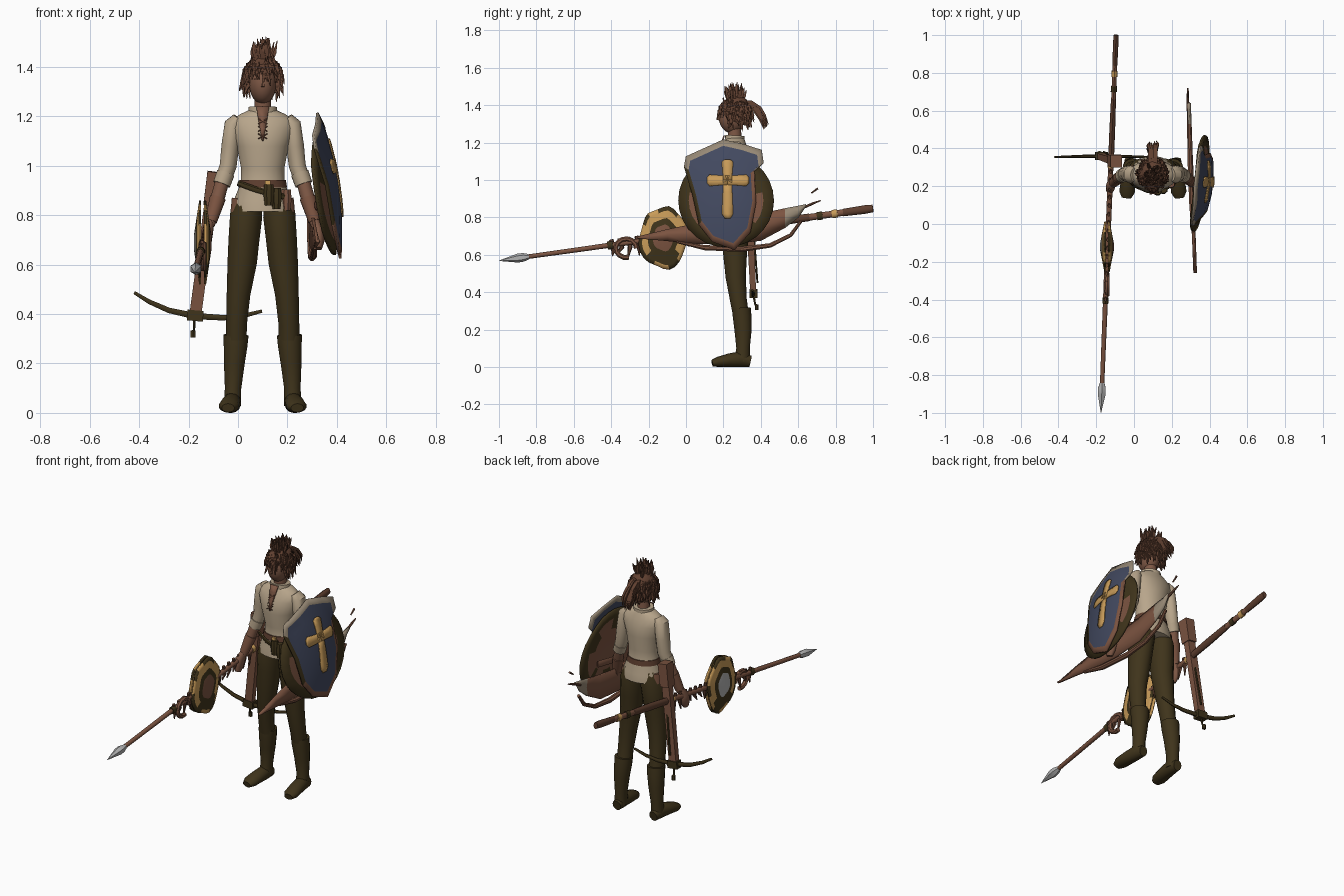
import bpy, bmesh, math, random
from mathutils import Vector

random.seed(4)
if "Cube" in bpy.data.objects:
    bpy.data.objects.remove(bpy.data.objects["Cube"])


def material(name, r, g, b):
    m = bpy.data.materials.new(name)
    m.use_nodes = True
    m.diffuse_color = (r, g, b, 1)
    m.node_tree.nodes["Principled BSDF"].inputs["Base Color"].default_value = (r, g, b, 1)
    return m


LINEN = material("linen", .48, .38, .26)
OLIVE = material("dark olive", .05, .034, .011)
LEATHER = material("brown leather", .2, .088, .052)
SKIN = material("skin", .21, .098, .06)
HAIR = material("auburn hair", .12, .052, .03)
BLUE = material("slate blue", .056, .068, .118)
GOLD = material("gold", .58, .33, .1)
STEEL = material("steel", .45, .45, .45)
STONE = material("stone trim", .31, .25, .18)
WOOD = material("dark wood", .11, .048, .028)


def finish(name, bm, mats, angle=40):
    mesh = bpy.data.meshes.new(name)
    bm.to_mesh(mesh)
    bm.free()
    for m in mats:
        mesh.materials.append(m)
    ob = bpy.data.objects.new(name, mesh)
    bpy.context.collection.objects.link(ob)
    bpy.ops.object.select_all(action='DESELECT')
    ob.select_set(True)
    bpy.context.view_layer.objects.active = ob
    bpy.ops.object.shade_smooth_by_angle(angle=math.radians(angle))
    return ob


def tube(name, paths, mat, n=14, angle=40):
    """Loft elliptical rings (x, y, z, side radius, other radius) along each path."""
    bm = bmesh.new()
    for path in paths:
        pts = [Vector(p[:3]) for p in path]
        rings = []
        for i, p in enumerate(pts):
            t = (pts[min(i + 1, len(pts) - 1)] - pts[max(i - 1, 0)]).normalized()
            ref = Vector((0, 1, 0)) if abs(t.x) > .8 else Vector((1, 0, 0))
            a = (ref - t * ref.dot(t)).normalized()
            b = t.cross(a)
            ra, rb = path[i][3], path[i][-1]
            rings.append([bm.verts.new(p + a * ra * math.cos((k + .5) * math.tau / n)
                                       + b * rb * math.sin((k + .5) * math.tau / n)) for k in range(n)])
        for r, s in zip(rings, rings[1:]):
            for k in range(n):
                bm.faces.new((r[k], r[(k + 1) % n], s[(k + 1) % n], s[k]))
        bm.faces.new(rings[0][::-1])
        bm.faces.new(rings[-1])
    bmesh.ops.recalc_face_normals(bm, faces=bm.faces)
    return finish(name, bm, [mat], angle)


def ball(name, c, r, mat):
    bm = bmesh.new()
    bmesh.ops.create_uvsphere(bm, u_segments=20, v_segments=12, radius=1)
    for v in bm.verts:
        v.co = Vector([v.co[i] * r[i] + c[i] for i in range(3)])
    return finish(name, bm, [mat])


def sheet(name, rows, mats, rule, thick, closed=False):
    """Grid of points given thickness; rule(row, centre) picks the material."""
    bm = bmesh.new()
    grid = [[bm.verts.new(p) for p in row] for row in rows]
    n = len(grid[0])
    for i, (r, s) in enumerate(zip(grid, grid[1:])):
        for k in range(n if closed else n - 1):
            f = bm.faces.new((r[k], r[(k + 1) % n], s[(k + 1) % n], s[k]))
            f.material_index = rule(i, f.calc_center_median())
    if closed:
        bm.faces.new(grid[-1]).material_index = rule(len(grid) - 1, grid[-1][0].co)
    ob = finish(name, bm, mats, 25)
    mod = ob.modifiers.new("thickness", 'SOLIDIFY')
    mod.thickness, mod.offset = thick, 0
    return ob


# Body: x is measured from the body's middle line
MID = .1


def pair(name, path, mat, n=14):
    for side, s in (("left", 1), ("right", -1)):
        tube(side + "_" + name, [[(MID + s * p[0], *p[1:]) for p in path]], mat, n)


pair("trouser_leg", [(.055, .265, .87, .052, .07), (.067, .265, .8, .067, .082), (.076, .263, .7, .064, .074),
                     (.083, .262, .61, .061, .064), (.098, .266, .48, .049, .054), (.106, .28, .36, .043, .045),
                     (.107, .29, .3, .043, .043)], OLIVE)
pair("boot_shaft", [(.108, .297, .315, .052, .049), (.11, .3, .27, .049, .05), (.115, .305, .2, .043, .046),
                    (.12, .305, .1, .034, .036), (.122, .3, .03, .036, .042)], OLIVE)
pair("boot_foot", [(.122, .345, .03, .026, .03), (.124, .29, .042, .037, .042), (.13, .23, .036, .04, .036),
                   (.137, .17, .027, .042, .027), (.14, .14, .02, .026, .018)], OLIVE)
tube("shirt", [[(MID, .262, .815, .122, .098), (MID, .262, .86, .118, .094), (MID, .26, .93, .09, .076),
                (MID, .26, .99, .088, .073), (MID, .255, 1.08, .106, .088), (MID, .258, 1.15, .13, .08),
                (MID, .262, 1.185, .128, .064), (MID, .262, 1.21, .09, .054), (MID, .262, 1.228, .05, .046)]],
     LINEN, 24, 60)
tube("collar", [[(MID, .26, 1.2, .06, .054), (MID, .262, 1.238, .058, .052)]], LINEN, 18)
tube("neck", [[(MID, .265, 1.17, .04, .04), (MID, .26, 1.24, .034, .036), (MID, .257, 1.3, .034, .036)]], SKIN)
pair("sleeve", [(.1, .26, 1.195, .022, .034), (.118, .262, 1.17, .037, .047), (.131, .265, 1.08, .037, .045),
                (.14, .268, 1.0, .035, .041), (.157, .26, .95, .033, .036)], LINEN)
pair("rolled_cuff", [(.15, .262, .97, .037, .041), (.166, .255, .925, .036, .037)], LINEN)
pair("forearm", [(.16, .258, .95, .028, .029), (.185, .24, .86, .029, .028), (.214, .215, .76, .02, .021)], SKIN)
pair("bracer", [(.182, .243, .87, .033, .032), (.21, .218, .775, .025, .026)], LEATHER)
pair("hand", [(.214, .216, .77, .018, .022), (.224, .2, .735, .024, .036),
              (.228, .19, .695, .022, .034), (.226, .18, .665, .014, .02)], SKIN)

# Open neckline with lacing
sheet("neck_opening", [[(MID - w, y, z), (MID + w, y, z)] for z, y, w in
                       ((1.238, .204, .026), (1.2, .192, .02), (1.15, .17, .011), (1.1, .164, .003))],
      [SKIN], lambda i, c: 0, .008)
tube("neck_lacing", [[(MID - s * .018, .183 - j * .009, 1.19 - j * .03, .003),
                      (MID + s * .018, .176 - j * .009, 1.17 - j * .03, .003)]
                     for j in range(3) for s in (1, -1)], LEATHER, 5)

# Belt, buckle, pouches and hip flaps
tube("belt", [[(MID, .26, .912, .1, .086), (MID, .26, .942, .094, .081)]], WOOD, 24)
tube("slung_belt", [[(MID - .1, .2, .93, .006, .012), (MID - .03, .17, .905, .006, .012),
                     (MID + .04, .165, .885, .006, .012), (MID + .11, .21, .87, .006, .012)]], OLIVE, 6)
tube("belt_buckle", [[(MID + .02, .172, .91, .016, .01), (MID + .02, .174, .94, .016, .01)]], GOLD, 4)
for i, (x, y, z) in enumerate(((.155, .18, .87), (.195, .21, .865), (.125, .172, .885))):
    tube(f"belt_pouch_{i + 1}", [[(x, y, z - .045, .018, .018), (x, y, z, .024, .022),
                                  (x, y, z + .04, .02, .018)]], (OLIVE, LEATHER)[i % 2], 8)
pair("hip_flap", [(.107, .265, .8, .026, .05), (.104, .265, .87, .022, .045)], LEATHER, 10)

# Head and hair
ball("head", (MID, .245, 1.335), (.056, .07, .085), SKIN)
tube("nose", [[(MID, .178, 1.35, .006, .006), (MID, .171, 1.32, .009, .008)]], SKIN, 6)
pair("eye", [(.014, .178, 1.352, .002, .003), (.034, .19, 1.352, .002, .003)], HAIR, 5)
ball("hair_cap", (MID, .268, 1.38), (.068, .076, .074), HAIR)
locks = []
while len(locks) < 300:
    d = Vector([random.gauss(0, 1) for _ in range(3)]).normalized()
    if d.z < -.6 or (d.y < -.25 and d.z < .12 and abs(d.x) < .75):
        continue
    root = Vector((MID + d.x * .062, .263 + d.y * .07, 1.375 + d.z * .068))
    flow = Vector((d.x * .1, d.y * .15, 1 if d.z > .75 else -.9)) + Vector(
        [random.uniform(-.25, .25) for _ in range(3)])
    mid = root + d * .014 + flow * .02
    tip = root + d * .012 + flow * random.uniform(.035, .07)
    locks.append([(*root, .009), (*mid, .009), (*tip, .002)])
# Swept-up crest and tail
for _ in range(60):
    a, w = random.uniform(0, math.tau), random.uniform(0, .055)
    x, y = MID + w * math.cos(a), .255 + w * math.sin(a)
    h = 1.53 - w * 1.5 - random.uniform(0, .03)
    locks.append([(x, y, 1.42, .01), (x, y, h - .035, .009),
                  (MID + (x - MID) * .95, y - .01, h, .001)])
for _ in range(22):
    x, e = MID + random.uniform(-.018, .018), random.uniform(-.014, .014)
    locks.append([(x, .3, 1.42, .01), (x, .35, 1.405 + e, .011), (x, .385 + e, 1.375 + e, .01),
                  (MID + (x - MID) * 1.6, .41 + e, 1.335 + e, .008), (x, .43 + e, 1.285 + e, .001)])
tube("hair_locks", locks, HAIR, 4, 20)


# Shield surface: leaning, turned and domed
def surf(y, z, off=0, dome=.04):
    k = ((y - .2) / .22) ** 2 + ((z - .92) / .32) ** 2
    return Vector((.362 - .15 * (z - .9) + .12 * (y - .2) + dome * max(0, 1 - k) + off, y, z))


outline = [(.2, 1.215), (.31, 1.19), (.405, 1.16), (.415, 1.09), (.365, 1.05), (.375, .88), (.345, .72), (.26, .625),
           (.14, .67), (.07, .76), (.035, .92), (-.01, 1.07), (0, 1.125), (.1, 1.17)]
sheet("shield_front", [[surf(.2 + (y - .2) * k, .93 + (z - .93) * k) for y, z in outline]
                       for k in (1, .88, .7, .55, .4, .25, .1)], [BLUE, STONE, LEATHER, OLIVE],
      lambda i, c: 0 if i else (1 if c.z > 1.05 else 2 if c.z < .8 or c.y > .2 else 3), .01, True)
ring = [j * math.tau / 28 for j in range(28)]
sheet("shield_back", [[surf(.215 + .255 * k * math.cos(a), .89 + .25 * k * math.sin(a), -.02, .03) for a in ring]
                      for k in (1, .78, .5, .2)], [OLIVE, LEATHER],
      lambda i, c: 0 if i == 0 or (i == 1 and math.sin(c.y * 40 + c.z * 25) > .4) else 1, .012, True)
cy, cz = .222, .998
for name, dy, dz, length in (("top", 0, 1, .112), ("bottom", 0, -1, .205), ("front", -1, 0, .11), ("rear", 1, 0, .115)):
    rows = []
    for f, w in ((0, .024), (.3, .025), (.65, .028), (.88, .03), (1, .014)):
        y, z = cy + dy * f * length, cz + dz * f * length
        rows.append([surf(y - dz * w * s, z + dy * w * s, .01) for s in (-1, 0, 1)])
    sheet("shield_cross_" + name, rows, [GOLD], lambda i, c: 0, .005)
tube("shield_strap", [[(.35, .1, .86, .006, .02), (.315, .2, .84, .006, .02), (.36, .33, .84, .006, .02)]], LEATHER, 6)


# Broad blade held in the left hand, with curved guard limb
def held(y):
    return .303 - .036 * (y - .2)


sheet("held_blade", [[(held(y), y, t), (held(y) + .008, y, (t + b) / 2), (held(y), y, b)] for y, t, b in
                     ((-.26, .695, .69), (-.1, .735, .675), (.02, .76, .66), (.2, .79, .655), (.4, .82, .675),
                      (.53, .848, .745), (.6, .86, .8), (.64, .868, .862))],
      [LEATHER, STONE], lambda i, c: int(i > 4), .012)
tube("curved_limb", [[(held(y), y, z, r) for y, z, r in
                      ((-.05, .67, .008), (.1, .638, .015), (.3, .63, .016), (.45, .65, .013),
                       (.56, .705, .011), (.615, .78, .009))],
                     [(held(.66), .6, .84, .008), (held(.7), .68, .875, .007), (held(.72), .72, .89, .003)],
                     [(held(.7), .67, .93, .004), (held(.7), .705, .955, .006)]], LEATHER, 8)


# Spear, positioned along its length by y
def on_spear(y, dz=0):
    return (-.135 + .04 * y, y, .708 + .14 * y + dz)


def spear_part(name, spec, mat, n=10):
    tube(name, [[(*on_spear(y), *r) for y, *r in spec]], mat, n)


spear_part("spear_shaft", [(-.88, .012), (-.3, .014), (.2, .015), (.6, .013, .018), (1, .012, .017)], LEATHER)
spear_part("spear_tip", [(-1, .001), (-.9, .024), (-.87, .023), (-.84, .014)], STEEL, 6)
spear_part("spear_grip", [(.34, .016, .02), (.5, .016, .023), (.66, .014, .02)], WOOD)
spear_part("spear_butt", [(.84, .014, .02), (.96, .015, .023), (1, .013, .02)], WOOD)
for i, y in enumerate((-.42, .3, .7, .78)):
    spear_part(f"spear_band_{i + 1}", [(y, .017, .022), (y + .03, .017, .022)], (OLIVE, GOLD)[i % 2])

# Painted round ornament with hanging strips
for name, s, core in (("outer", -1, 2), ("inner", 1, 3)):
    sheet("ornament_" + name,
          [[(-.143 + s * (.01 + .026 * (1 - k)), -.12 + .13 * k * math.cos(a) * (1 + .07 * math.sin(4 * a)),
             .69 + .165 * k * math.sin(a) * (1 + .06 * math.cos(5 * a))) for a in ring]
           for k in (1, .86, .62, .42, .15)], [GOLD, OLIVE, STEEL, LEATHER],
          lambda i, c, core=core: (1 if math.sin(c.y * 45 + c.z * 30) > -.1 else 0,
                                   0 if c.z > .62 else 1, 1, core, core)[i], .008, True)
tube("ornament_curl", [[(-.143, -.32 + .055 * math.cos(a), .635 + .05 * math.sin(a), .014)
                        for a in [j * .5 for j in range(11)]]], LEATHER, 7)
strips = []
for j in range(16):
    x, y, z = on_spear(-.4 + j * .045)
    strips.append([(x, y, z + .03, .008, .012), (x, y + .012, z - .02, .01, .014),
                   (x, y + random.uniform(-.02, .02), z - random.uniform(.05, .09), .003)])
tube("hanging_strips", strips, WOOD, 5)

# Crossbow hanging at the right hip
tube("crossbow_stock", [[(-.175, .36, .38, .034, .022), (-.11, .338, .86, .034, .028)]], LEATHER, 4, 30)
tube("crossbow_butt", [[(-.112, .338, .84, .04, .042), (-.094, .332, .975, .042, .046)]], LEATHER, 4, 30)
tube("crossbow_mount", [[(-.175, .36, .372, .046, .03), (-.171, .36, .415, .046, .03)]], OLIVE, 4, 30)
tube("crossbow_limb", [[(-.42, .355, .487, .005, .007), (-.36, .356, .45, .007, .01), (-.28, .358, .415, .009, .012),
                        (-.175, .36, .392, .011, .014), (-.06, .358, .385, .009, .012), (.02, .356, .392, .007, .01),
                        (.097, .355, .412, .005, .007)]], OLIVE, 8)
tube("crossbow_stirrup", [[(-.182, .378, .305, .012, .01), (-.182, .378, .33, .012, .01),
                           (-.178, .37, .335, .005, .005), (-.176, .362, .38, .006, .006)]], OLIVE, 6)
tube("crossbow_trigger", [[(-.16, .382, .45, .006, .005), (-.13, .365, .68, .006, .005)]], OLIVE, 6)
